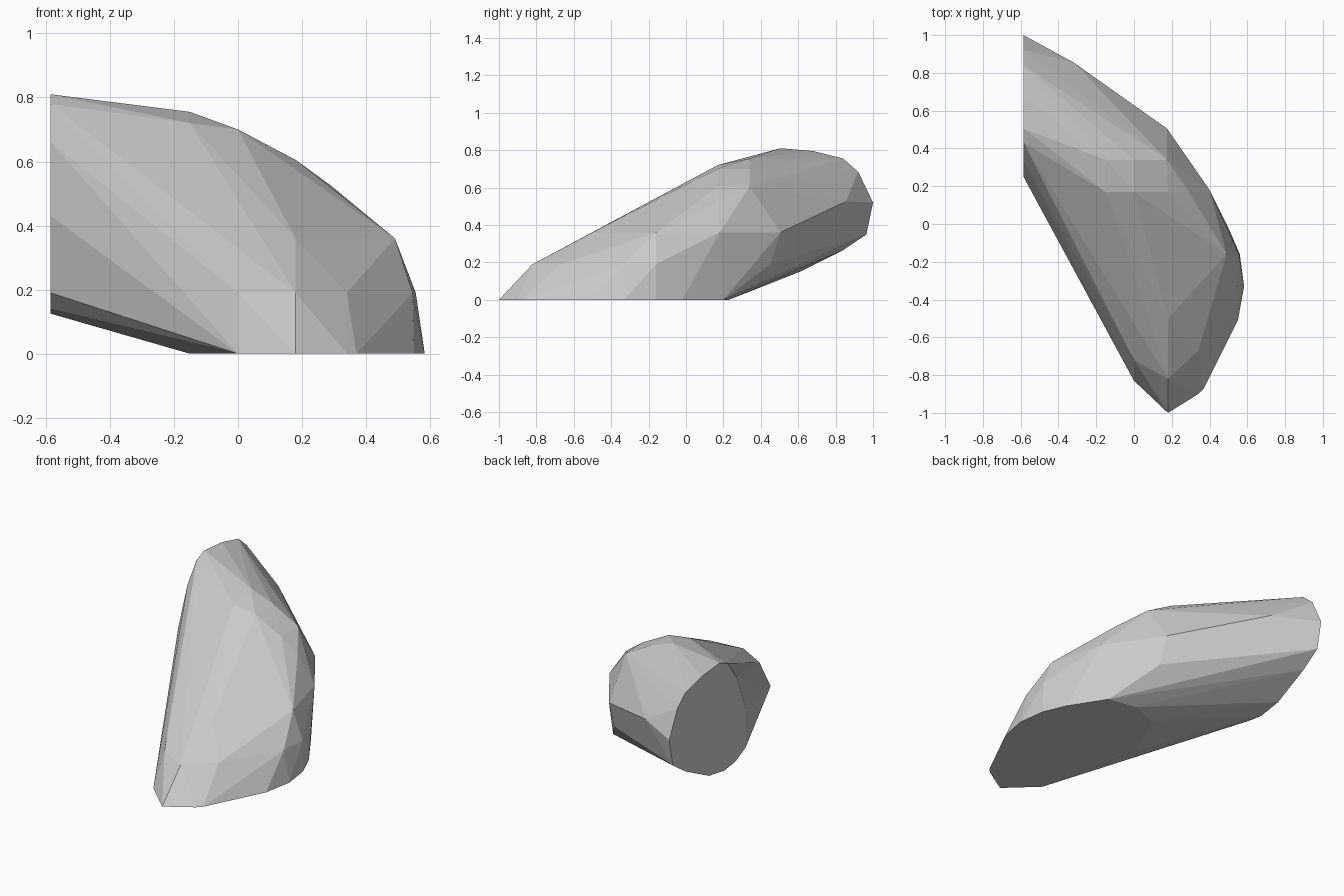
import bpy
import bmesh
import math
from mathutils import Vector

default_cube = bpy.data.objects.get("Cube")
if default_cube:
    bpy.data.objects.remove(default_cube, do_unlink=True)


def make_material(name, colour):
    """One flat colour for viewport and render."""
    material = bpy.data.materials.new(name)
    material.use_nodes = True
    material.diffuse_color = colour
    shader = material.node_tree.nodes["Principled BSDF"]
    shader.inputs["Base Color"].default_value = colour
    return material


def make_hull(name, points, material):
    """Wrap corner points in a faceted convex stone with clean flat cuts."""
    mesh = bpy.data.meshes.new(name)
    bm = bmesh.new()
    for point in points:
        bm.verts.new(point)
    hull = bmesh.ops.convex_hull(bm, input=bm.verts[:])
    unused = set(hull["geom_interior"]) | set(hull["geom_unused"])
    loose = [item for item in unused if isinstance(item, bmesh.types.BMVert)]
    bmesh.ops.delete(bm, geom=loose, context="VERTS")
    bmesh.ops.dissolve_limit(bm, angle_limit=math.radians(1),
                             verts=bm.verts[:], edges=bm.edges[:])
    bmesh.ops.recalc_face_normals(bm, faces=bm.faces[:])
    bm.to_mesh(mesh)
    bm.free()
    mesh.materials.append(material)
    stone = bpy.data.objects.new(name, mesh)
    bpy.context.collection.objects.link(stone)
    return stone


# Flat side cut: outline as (y, z)
side_x = -0.585
side_cut = [(1, .52), (.92, .685), (.84, .755), (.68, .795), (.505, .81),
            (.43, .78), (.34, .66), (.25, .43), (.25, .19), (.35, .14),
            (.46, .125), (.61, .15), (.84, .265), (.965, .35)]

# Flat underside: outline as (x, y)
underside = [(.18, -1), (.34, -.9), (.37, -.87), (.55, -.51), (.583, -.33),
             (.56, -.16), (.5, -.02), (.36, .2), (.18, .23), (0, .17),
             (-.15, -.17), (0, -.83)]

# Rounded body: corners grouped by height
body_levels = {
    .19: [(.18, -.82), (0, -.72), (.34, -.67), (.545, -.33), (.555, -.16),
          (.18, .45)],
    .36: [(.18, -.5), (.34, -.32), (.49, -.16), (.4, .18), (.175, .505)],
    .525: [(.29, .17), (-.32, .855)],
    .605: [(.18, .17), (.175, .34)],
    .7: [(0, .17), (0, .34)],
    .72: [(-.15, .17)],
    .755: [(-.15, .34)],
}

corners = [Vector((side_x, y, z)) for y, z in side_cut]
corners += [Vector((x, y, 0)) for x, y in underside]
for height, ring in body_levels.items():
    corners += [Vector((x, y, height)) for x, y in ring]

stone_grey = make_material("stone grey", (0.6, 0.6, 0.6, 1))
make_hull("stone_shard", corners, stone_grey)
